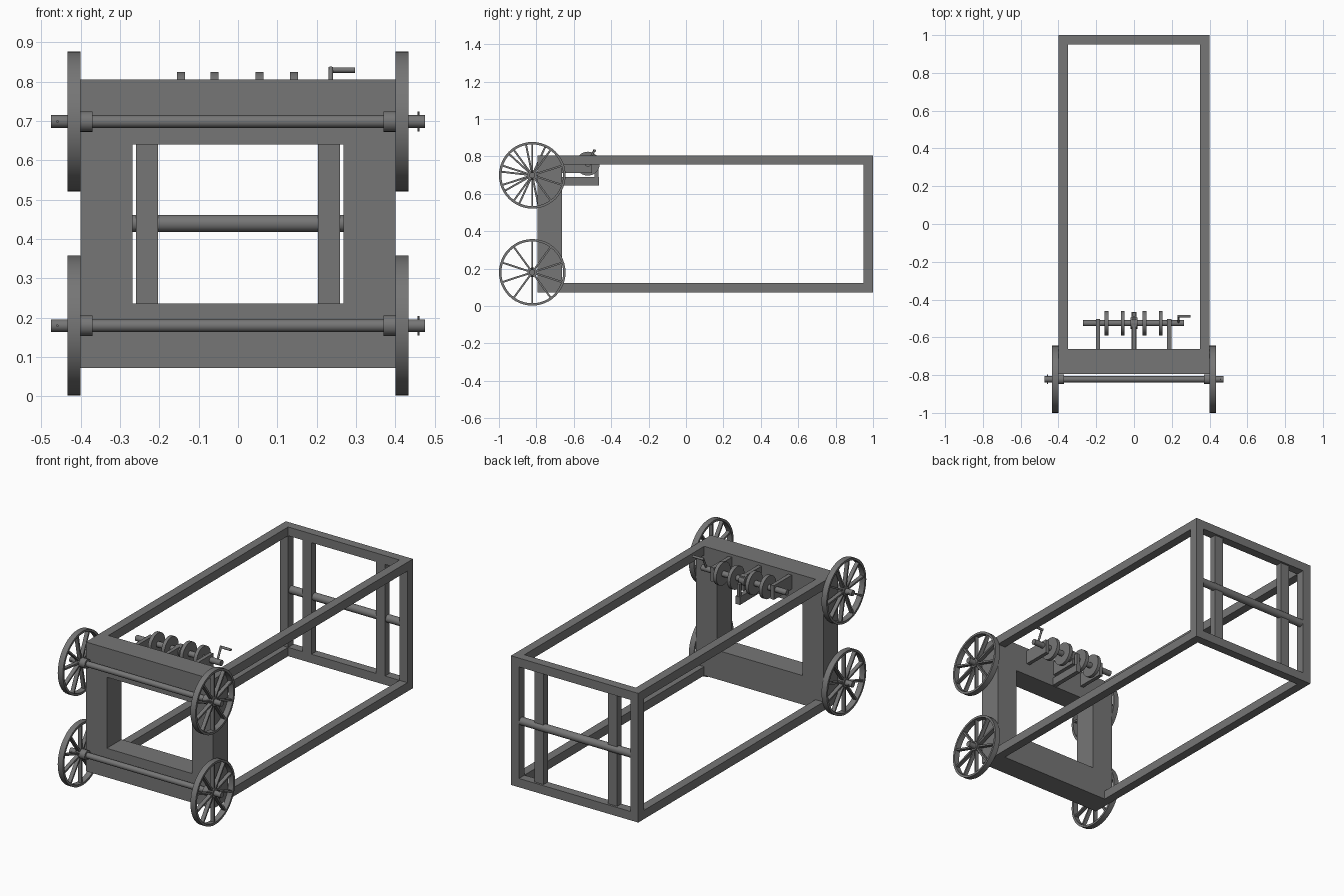
import bpy, bmesh, math
from mathutils import Matrix, Vector

cube = bpy.data.objects.get("Cube")
if cube:
    bpy.data.objects.remove(cube, do_unlink=True)

grey = bpy.data.materials.new("dark_grey")
grey.use_nodes = True
COLOR = (0.18, 0.18, 0.18, 1)
grey.diffuse_color = COLOR
grey.node_tree.nodes["Principled BSDF"].inputs["Base Color"].default_value = COLOR


def add_box(bm, x, y, z, turn=None):
    """Add a box given (min, max) ranges, optionally transformed."""
    size = [r[1] - r[0] for r in (x, y, z)]
    mid = [(r[0] + r[1]) / 2 for r in (x, y, z)]
    m = Matrix.Translation(mid) @ Matrix.Diagonal((*size, 1))
    bmesh.ops.create_cube(bm, size=1, matrix=turn @ m if turn else m)


def add_rod(bm, a, b, r, sides=24):
    """Add a capped cylinder between two points."""
    a, b = Vector(a), Vector(b)
    rot = (b - a).to_track_quat('Z', 'Y').to_matrix().to_4x4()
    bmesh.ops.create_cone(bm, cap_ends=True, segments=sides, radius1=r, radius2=r,
                          depth=(b - a).length, matrix=Matrix.Translation((a + b) / 2) @ rot)


def add_ring(bm, x0, x1, outer, inner, centre, n=48):
    """Add a flat-sided rim around the x axis."""
    profile = [(x0, outer), (x1, outer), (x1, inner), (x0, inner)]
    loops = []
    for i in range(n):
        t = math.tau * i / n
        loops.append([bm.verts.new((x, centre[0] + r * math.cos(t), centre[1] + r * math.sin(t)))
                      for x, r in profile])
    for i in range(n):
        p, q = loops[i], loops[(i + 1) % n]
        for k in range(4):
            bm.faces.new((p[k], p[(k + 1) % 4], q[(k + 1) % 4], q[k]))


def finish(bm, name, smooth=False):
    bmesh.ops.recalc_face_normals(bm, faces=bm.faces)
    mesh = bpy.data.meshes.new(name)
    bm.to_mesh(mesh)
    bm.free()
    mesh.materials.append(grey)
    obj = bpy.data.objects.new(name, mesh)
    bpy.context.collection.objects.link(obj)
    if smooth:
        bpy.ops.object.select_all(action='DESELECT')
        obj.select_set(True)
        bpy.context.view_layer.objects.active = obj
        bpy.ops.object.shade_smooth_by_angle(angle=math.radians(35))
    return obj


def box(name, x, y, z):
    bm = bmesh.new()
    add_box(bm, x, y, z)
    return finish(bm, name)


def rod(name, a, b, r, sides=24):
    bm = bmesh.new()
    add_rod(bm, a, b, r, sides)
    return finish(bm, name, True)


W, LOW, HIGH = 0.4, 0.072, 0.806
FRONT, INNER, BACK, BAR = -0.795, -0.663, 1.0, 0.05


def window_frame(name, hole_x, hole_low, hole_high, y):
    """Rectangular frame extruded through y, one clean solid."""
    bm = bmesh.new()
    rings = []
    for yy in y:
        for hx, lo, hi in ((W, LOW, HIGH), (hole_x, hole_low, hole_high)):
            rings.append([bm.verts.new(p) for p in
                          ((-hx, yy, lo), (hx, yy, lo), (hx, yy, hi), (-hx, yy, hi))])
    fo, fi, bo, bi = rings
    for p, q in ((fo, fi), (bo, bi), (fo, bo), (fi, bi)):
        for k in range(4):
            j = (k + 1) % 4
            bm.faces.new((p[k], p[j], q[j], q[k]))
    finish(bm, name)


# Main frames and the long rails joining them
window_frame("front_frame", 0.268, 0.237, 0.641, (FRONT, INNER))
window_frame("rear_frame", W - BAR, LOW + BAR, HIGH - BAR, (BACK - BAR, BACK))
for side, s in (("left", 1), ("right", -1)):
    xr = sorted((s * (W - BAR), s * W))
    for level, z in (("lower", LOW), ("upper", HIGH - BAR)):
        box(f"{level}_rail_{side}", xr, (INNER, BACK - BAR), (z, z + BAR))
    box(f"rear_post_{side}", sorted((s * 0.203, s * 0.259)),
        (BACK - BAR, BACK - 0.012), (LOW + BAR, HIGH - BAR))
rod("rear_cross_rod", (-0.35, 0.977, 0.44), (0.35, 0.977, 0.44), 0.022)

# Axles, collars, pins and spoked wheels
AY, R, SPOKES = -0.822, 0.178, 10
for level, z in (("lower", 0.18), ("upper", 0.699)):
    rod(f"{level}_axle", (-0.475, AY, z), (0.475, AY, z), 0.016)
    rod(f"{level}_pin_left", (0.459, AY, z - 0.025), (0.459, AY, z + 0.025), 0.003, 10)
    rod(f"{level}_pin_right", (-0.459, AY - 0.025, z), (-0.459, AY + 0.025, z), 0.003, 10)
    for side, s in (("left", 1), ("right", -1)):
        rod(f"{level}_collar_{side}", (s * 0.37, AY, z), (s * 0.402, AY, z), 0.026)
        bm = bmesh.new()
        x0, x1 = sorted((s * 0.401, s * 0.433))
        add_ring(bm, x0, x1, R, R - 0.013, (AY, z))
        add_rod(bm, (x0, AY, z), (x1, AY, z), 0.026)
        offset = 0.2 if (level, side) == ("upper", "right") else 0
        for i in range(SPOKES):
            turn = Matrix.Translation((0, AY, z)) @ Matrix.Rotation(
                math.tau * i / SPOKES + offset, 4, 'X')
            add_box(bm, (x0 + 0.005, x1 - 0.005), (-0.005, 0.005), (0.02, R - 0.008), turn)
        finish(bm, f"{level}_wheel_{side}", True)

# Winch: brackets, shaft, discs, ratchet
SY, SZ = -0.525, 0.761
for name, x in (("right", -0.19), ("middle", 0), ("left", 0.187)):
    box(f"winch_bracket_{name}", (x - 0.011, x + 0.011), (INNER, SY + 0.022), (0.71, 0.79))
rod("winch_shaft", (-0.27, SY, SZ), (0.265, SY, SZ), 0.016)
for i, x in enumerate((-0.145, -0.06, 0.055, 0.142)):
    rod(f"winch_disc_{i + 1}", (x - 0.01, SY, SZ), (x + 0.01, SY, SZ), 0.064, 40)
rod("ratchet_hub", (-0.018, SY, SZ), (0.018, SY, SZ), 0.03)
box("ratchet_arm", (-0.013, 0.013), (INNER, -0.465), (0.645, 0.69))
box("ratchet_pawl", (-0.008, 0.008), (-0.489, -0.468), (0.685, 0.76))

# Crank arm and handle
HY, HZ = -0.488, 0.83
rod("crank_arm", (0.236, SY, SZ), (0.236, HY, HZ + 0.006), 0.006, 12)
rod("crank_handle", (0.231, HY, HZ), (0.298, HY, HZ), 0.007, 12)
